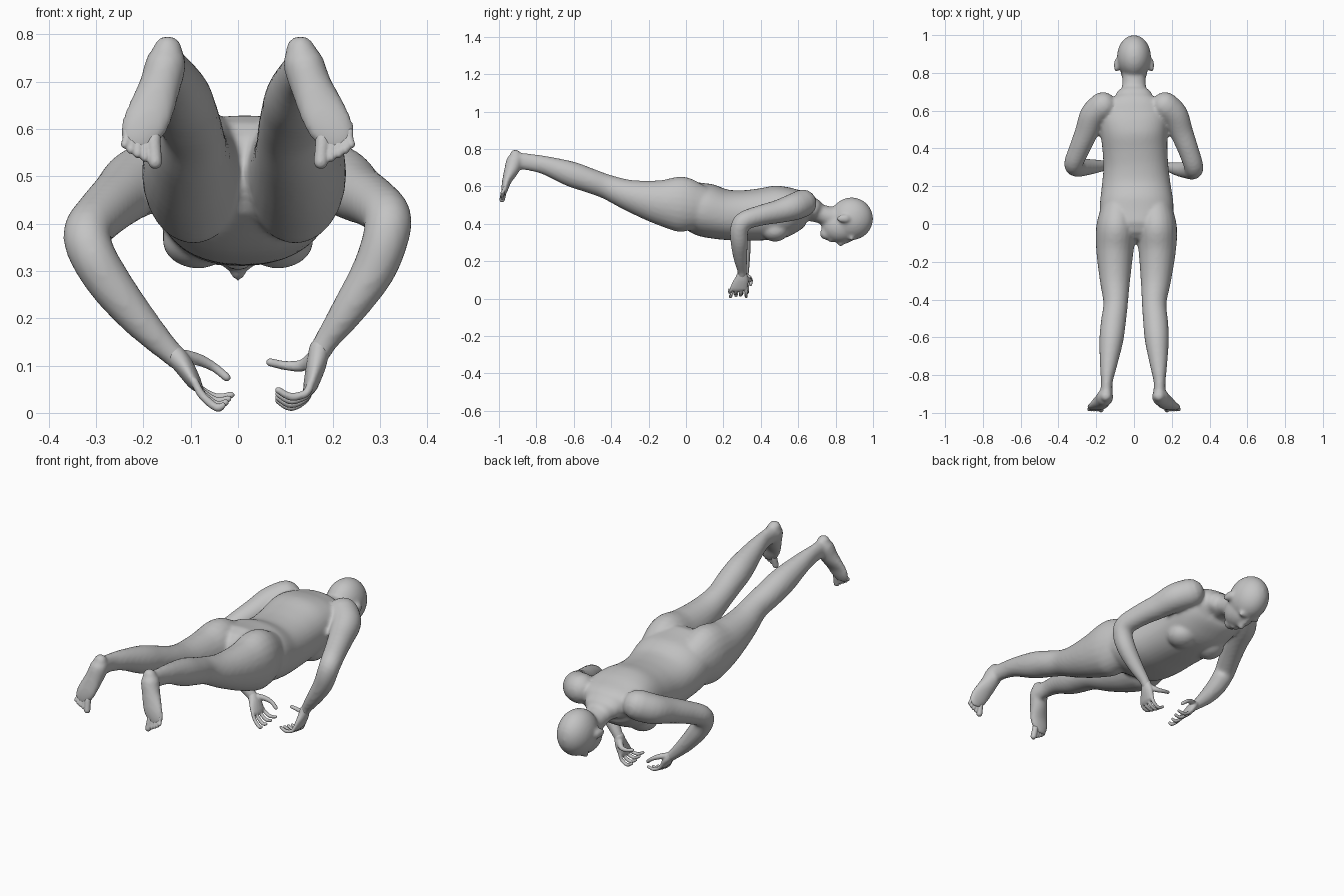
import bpy, bmesh, math
from mathutils import Vector, Matrix

skin = bpy.data.materials.new("plain grey")
skin.diffuse_color = (0.55, 0.55, 0.55, 1)
X, Y = Vector((1, 0, 0)), Vector((0, 1, 0))


def spline(rows, steps):
    """Smooth curve through rows of (x, y, z, half_width, half_depth)."""
    out = []
    n = len(rows)
    for i in range(n - 1):
        p0, p1, p2, p3 = (rows[max(i - 1, 0)], rows[i], rows[i + 1], rows[min(i + 2, n - 1)])
        for k in range(steps):
            t = k / steps
            out.append([0.5 * (2 * b + (c - a) * t + (2 * a - 5 * b + 4 * c - d) * t * t
                               + (3 * b - a - 3 * c + d) * t ** 3)
                        for a, b, c, d in zip(p0, p1, p2, p3)])
    return out + [list(rows[-1])]


def loft(bm, rows, ref=X, sides=24, steps=4, power=1.0):
    """Closed tube with elliptical sections and rounded ends."""
    pts = spline(rows, steps)
    pos = [Vector(p[:3]) for p in pts]
    n = len(pts)
    tan = [(pos[min(i + 1, n - 1)] - pos[max(i - 1, 0)]).normalized() for i in range(n)]
    rings = [(pos[i], tan[i], pts[i][3], pts[i][4]) for i in range(n)]
    for end, sign in ((0, -1), (n - 1, 1)):
        c, t, a, b = rings[end] if end == 0 else rings[-1]
        r = min(a, b)
        caps = [(c + t * sign * r * math.sin(u), t, a * math.cos(u), b * math.cos(u))
                for u in (0.45, 0.9, 1.3)]
        if sign < 0:
            first = caps[::-1]
        else:
            rings = first + rings + caps
    new, loops = [], []
    for c, t, a, b in rings:
        s = (ref - t * ref.dot(t)).normalized()
        u = t.cross(s)
        loop = []
        for k in range(sides):
            w = 2 * math.pi * k / sides
            cs, sn = math.cos(w), math.sin(w)
            cs = math.copysign(abs(cs) ** power, cs)
            sn = math.copysign(abs(sn) ** power, sn)
            loop.append(bm.verts.new(c + s * a * cs + u * b * sn))
        loops.append(loop)
    for l0, l1 in zip(loops, loops[1:]):
        for k in range(sides):
            j = (k + 1) % sides
            new.append(bm.faces.new((l0[k], l0[j], l1[j], l1[k])))
    new += [bm.faces.new(loops[0][::-1]), bm.faces.new(loops[-1])]
    bmesh.ops.recalc_face_normals(bm, faces=new)


def ball(bm, c, r):
    bmesh.ops.create_uvsphere(bm, u_segments=28, v_segments=18, radius=1,
                              matrix=Matrix.Translation(c) @ Matrix.Diagonal((*r, 1)))


def finish(bm, name, voxel, smooth):
    """Fuse the overlapping forms into one soft skin."""
    me = bpy.data.meshes.new(name)
    bm.to_mesh(me)
    bm.free()
    me.materials.append(skin)
    ob = bpy.data.objects.new(name, me)
    bpy.context.collection.objects.link(ob)
    m = ob.modifiers.new("fuse", 'REMESH')
    m.mode = 'VOXEL'
    m.voxel_size = voxel
    m = ob.modifiers.new("soften", 'SMOOTH')
    m.factor = 0.5
    m.iterations = smooth
    bpy.ops.object.select_all(action='DESELECT')
    ob.select_set(True)
    bpy.context.view_layer.objects.active = ob
    for mod in list(ob.modifiers):
        bpy.ops.object.modifier_apply(modifier=mod.name)
    bpy.ops.object.shade_smooth()


body = bmesh.new()

# torso, hips to collar
loft(body, [(.014, .02, .505, .19, .125), (.014, .10, .475, .195, .143),
            (.012, .20, .45, .183, .135), (.01, .30, .445, .172, .134),
            (.005, .40, .45, .172, .139), (0, .50, .463, .178, .142),
            (0, .58, .477, .178, .118), (0, .64, .487, .15, .085),
            (0, .675, .48, .10, .06)], sides=40, power=.9)
for s in (1, -1):
    ball(body, (s * .085, .475, .365), (.075, .075, .06))      # chest muscle

# neck, skull, face
loft(body, [(0, .60, .49, .09, .07), (0, .70, .46, .068, .052),
            (0, .76, .44, .062, .055), (0, .82, .43, .06, .06)])
ball(body, (0, .885, .427), (.09, .115, .114))
ball(body, (0, .825, .388), (.073, .10, .088))
ball(body, (0, .75, .348), (.036, .034, .034))               # chin
ball(body, (0, .776, .315), (.026, .014, .016))              # lips
loft(body, [(0, .875, .312, .012, .012), (0, .845, .303, .013, .014),
            (0, .825, .295, .018, .017)], sides=12)            # nose
for s in (1, -1):
    ball(body, (s * .034, .885, .322), (.03, .012, .014))      # brow
    ball(body, (s * .094, .84, .428), (.013, .036, .022))      # ear

# legs: hip to ankle
leg = [(.10, .06, .49, .095, .125), (.108, -.03, .505, .107, .148),
       (.112, -.15, .517, .098, .118), (.108, -.30, .552, .08, .084),
       (.102, -.42, .597, .065, .066), (.112, -.52, .633, .066, .066),
       (.121, -.62, .668, .063, .067), (.133, -.75, .712, .045, .05),
       (.14, -.84, .73, .031, .045), (.14, -.90, .735, .034, .045)]
# feet: heel to ball of the foot
foot = [(.14, -.912, .767, .032, .03), (.145, -.915, .74, .043, .044),
        (.160, -.932, .69, .044, .04), (.185, -.958, .63, .05, .025),
        (.203, -.968, .59, .046, .019), (.205, -.973, .565, .036, .013)]
toes = [(.178, .570, .175, .530, .015), (.197, .570, .196, .540, .010),
        (.211, .572, .212, .548, .010), (.224, .575, .226, .556, .0095),
        (.235, .580, .239, .567, .009)]
for s in (1, -1):
    loft(body, [(s * x + .014 + .022 * min(y, 0), y, z, a, b) for x, y, z, a, b in leg])
    loft(body, [(s * x - .008 * (z - .56) / .2, y, z, a, b) for x, y, z, a, b in foot])
    t = bmesh.new()
    for x0, z0, x1, z1, r in toes:
        loft(t, [(s * x0, -.972, z0 + .015, r, r * .8), (s * x0, -.974, z0, r, r),
                 (s * x1, -.983, z1, r, r)], sides=12)
    finish(t, "right_toes" if s > 0 else "left_toes", .0035, 2)

# arms: shoulder, elbow, wrist
radii = [.074, .072, .062, .055, .051, .049, .046, .037, .026, .024]
right = [(.165, .625, .51), (.215, .575, .49), (.25, .49, .465), (.285, .40, .445),
         (.315, .31, .415), (.312, .285, .37), (.286, .285, .30), (.235, .29, .22),
         (.185, .30, .15), (.168, .30, .12)]
left = [(-.165, .625, .51), (-.215, .575, .485), (-.25, .49, .455), (-.288, .40, .42),
        (-.318, .325, .382), (-.308, .30, .335), (-.267, .30, .268), (-.205, .305, .192),
        (-.145, .31, .13), (-.122, .31, .11)]
for arm in (right, left):
    loft(body, [(*p, r, r) for p, r in zip(arm, radii)])
finish(body, "body", .009, 6)

# hands: palm, four curled fingers, thumb
r = .0088
hand = bmesh.new()
loft(hand, [(.172, .30, .135, .026, .022), (.165, .297, .10, .038, .021),
            (.154, .285, .06, .046, .016), (.150, .284, .05, .045, .013)], ref=Y, sides=16)
for i, y in enumerate((.322, .296, .270, .245)):
    up = (.0, .006, .014, .022)[i]
    loft(hand, [(.153, y, .06, r, r), (.143, y - .002 * i, .030 + up * .5, r, r),
                (.112, y - .004 * i, .012 + up, r, r),
                (.085, y - .005 * i, .026 + up, r * .85, r * .85)], ref=Y, sides=10)
loft(hand, [(.158, .315, .115, .016, .016), (.135, .335, .10, .013, .013),
            (.10, .345, .10, .010, .010), (.068, .342, .107, .009, .009)], ref=Y, sides=10)
finish(hand, "right_hand", .004, 2)

hand = bmesh.new()
loft(hand, [(-.133, .31, .122, .026, .022), (-.115, .305, .10, .038, .021),
            (-.094, .292, .067, .046, .016), (-.088, .29, .058, .045, .013)], ref=Y, sides=16)
for i, y in enumerate((.328, .302, .276, .251)):
    up = (.022, .014, .006, .0)[i]
    loft(hand, [(-.092, y, .066, r, r), (-.075, y - .002 * i, .036 + up * .5, r, r),
                (-.045, y - .004 * i, .011 + up, r, r),
                (-.014 - .006 * i, y - .005 * i, .016 + up, r * .85, r * .85)],
         ref=Y, sides=10)
loft(hand, [(-.112, .322, .118, .016, .016), (-.082, .338, .112, .013, .013),
            (-.05, .348, .096, .010, .010), (-.024, .345, .075, .009, .009)], ref=Y, sides=10)
finish(hand, "left_hand", .004, 2)
